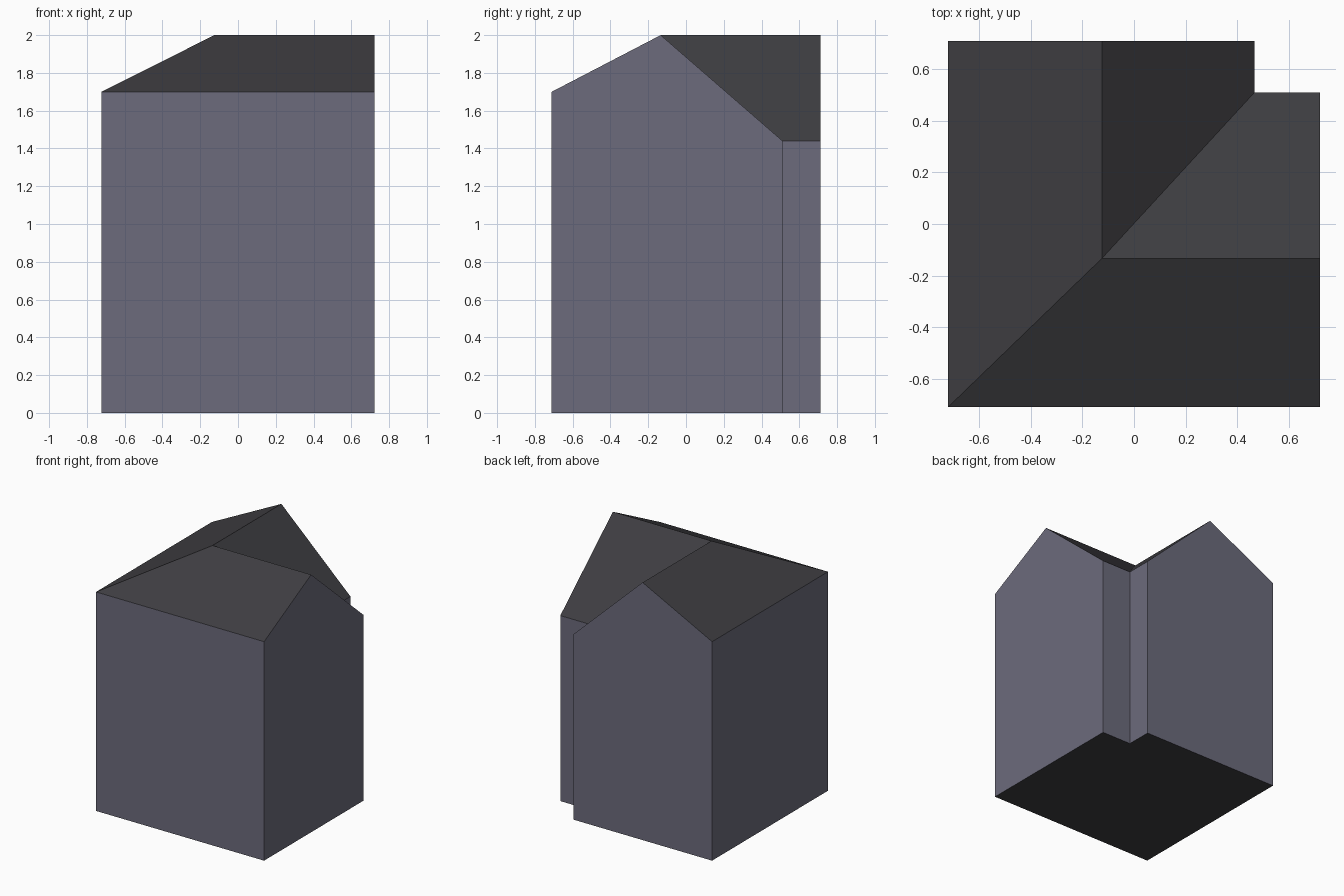
import bpy, bmesh

if "Cube" in bpy.data.objects:
    bpy.data.objects.remove(bpy.data.objects["Cube"])

W, D = 0.722, 0.711          # half width and half depth
RX, RY = -0.125, -0.134      # ridge lines of the two wings
NX, NY = 0.468, 0.511        # inner corner of the L plan
EAVE, INNER, TOP = 1.70, 1.44, 2.0


def material(name, rgb):
    m = bpy.data.materials.new(name)
    m.diffuse_color = (*rgb, 1)
    m.use_nodes = True
    m.node_tree.nodes["Principled BSDF"].inputs["Base Color"].default_value = m.diffuse_color
    return m


def build(name, faces, mats):
    """Make one object from polygons, sharing the corner points."""
    bm = bmesh.new()
    for pts in faces:
        bm.faces.new([bm.verts.new(p) for p in pts])
    bmesh.ops.remove_doubles(bm, verts=bm.verts, dist=0.0005)
    bm.normal_update()
    for f in bm.faces:       # the underside is dark like the roof
        f.material_index = 1 if len(mats) > 1 and f.normal.z < -0.5 else 0
    me = bpy.data.meshes.new(name)
    bm.to_mesh(me)
    bm.free()
    for m in mats:
        me.materials.append(m)
    ob = bpy.data.objects.new(name, me)
    bpy.context.collection.objects.link(ob)


wall = material("blue grey wall", (0.150, 0.147, 0.200))
dark = material("dark grey roof", (0.048, 0.047, 0.053))

# L plan, counter-clockwise, each corner with its eave height
plan = [(-W, -D, EAVE), (W, -D, EAVE), (W, NY, INNER),
        (NX, NY, INNER), (NX, D, INNER), (-W, D, EAVE)]
gables = {1: (W, RY, TOP), 4: (RX, D, TOP)}   # peaks on the two wing ends

# Walls and floor
faces = [[(x, y, 0) for x, y, z in reversed(plan)]]
for i, a in enumerate(plan):
    b = plan[(i + 1) % len(plan)]
    peak = [gables[i]] if i in gables else []
    faces.append([(a[0], a[1], 0), (b[0], b[1], 0), b] + peak + [a])
build("walls", faces, [wall, dark])

# Four roof slopes meeting at the ridge corner
c = (RX, RY, TOP)
fl, fr, ri, inner, bi, bl = plan
build("roof", [[fl, fr, gables[1], c],
               [c, gables[1], ri, inner],
               [c, inner, bi, gables[4]],
               [fl, c, gables[4], bl]], [dark])
